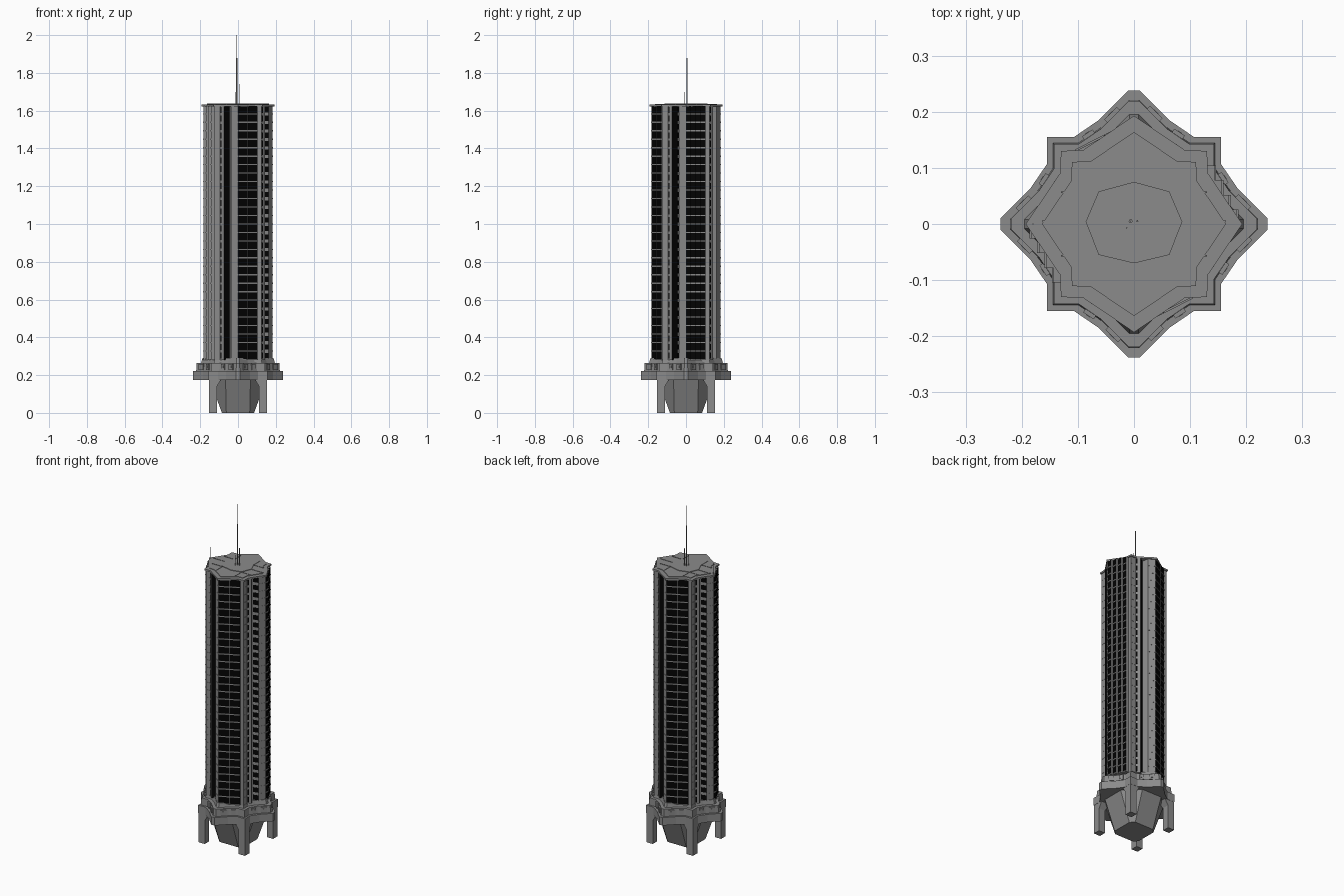
import bpy
import bmesh
import math
from mathutils import Vector

old = bpy.data.objects.get("Cube")
if old:
    bpy.data.objects.remove(old, do_unlink=True)


def material(name, rgb):
    m = bpy.data.materials.new(name)
    m.use_nodes = True
    m.diffuse_color = (*rgb, 1)
    m.node_tree.nodes["Principled BSDF"].inputs["Base Color"].default_value = (*rgb, 1)
    return m


concrete = material("concrete grey", (0.26, 0.26, 0.26))
glass = material("black glass", (0.001, 0.001, 0.001))


def finish(name, bm, mats):
    bmesh.ops.recalc_face_normals(bm, faces=bm.faces)
    me = bpy.data.meshes.new(name)
    bm.to_mesh(me)
    bm.free()
    for m in mats:
        me.materials.append(m)
    ob = bpy.data.objects.new(name, me)
    bpy.context.collection.objects.link(ob)
    return ob


def turn(p, k):
    """Quarter turns about the vertical axis."""
    x, y = p
    for _ in range(k % 4):
        x, y = -y, x
    return (x, y)


def ring(quarter):
    return [turn(p, k) for k in range(4) for p in quarter]


def loft(bm, low, high, z0, z1, dark=(), period=1):
    """Join two outlines; 'dark' lists the walls of each period in slot 1."""
    a = [bm.verts.new((x, y, z0)) for x, y in low]
    b = [bm.verts.new((x, y, z1)) for x, y in high]
    n = len(a)
    bm.faces.new(a[::-1])
    bm.faces.new(b)
    for i in range(n):
        j = (i + 1) % n
        f = bm.faces.new((a[i], a[j], b[j], b[i]))
        if i % period in dark:
            f.material_index = 1


def solid(name, low, z0, z1, high=None):
    bm = bmesh.new()
    loft(bm, low, high or low, z0, z1)
    return finish(name, bm, [concrete])


def slab(bm, a, b, u0, u1, z0, z1, out):
    """Box standing out from the wall a-b between fractions u0 and u1."""
    a, b = Vector(a), Vector(b)
    d = b - a
    n = Vector((d.y, -d.x)).normalized()
    p, q = a + d * u0, a + d * u1
    outline = [p - n * 0.002, p + n * out, q + n * out, q - n * 0.002]
    loft(bm, outline, outline, z0, z1)


def box(bm, x0, x1, y0, y1, z0, z1):
    r = [(x0, y0), (x1, y0), (x1, y1), (x0, y1)]
    loft(bm, r, r, z0, z1)


# Tower shaft: star plan with a dark notch and a glazed wall on each side
Z0, Z1, FLOORS, TEETH = 0.28, 1.625, 30, 4
side = [(-0.125, -0.125), (-0.095, -0.125), (-0.075, -0.143), (-0.045, -0.125),
        (-0.036, -0.162), (0, -0.183), (0.104, -0.13), (0.104, -0.125)]
plan = ring(side)
bm = bmesh.new()
loft(bm, plan, plan, Z0, Z1, dark=(2, 5), period=len(side))
finish("tower_shaft", bm, [concrete, glass])

# Saw-toothed bays on the left and right glazed walls
start, end = Vector(side[5]), Vector(side[6])
teeth = []
for i in range(TEETH):
    a, b = start.lerp(end, i / TEETH), start.lerp(end, (i + 1) / TEETH)
    teeth.append([tuple(a), (b.x, a.y), tuple(b)])
bm = bmesh.new()
for k in (1, 3):
    for tooth in teeth:
        outline = [turn(p, k) for p in tooth]
        loft(bm, outline, outline, Z0, Z1, dark=(0,), period=3)
finish("glazed_bays", bm, [concrete, glass])

# Floor slabs, mullions, small windows and panel ledges
floor_bm, window_bm, ledge_bm = bmesh.new(), bmesh.new(), bmesh.new()
step = (Z1 - Z0) / FLOORS
for k in range(4):
    s = [turn(p, k) for p in side]
    if k % 2:
        glazed = [(turn(t[0], k), turn(t[1], k)) for t in teeth]
    else:
        glazed = [(s[5], s[6])]
        slab(floor_bm, s[5], s[6], 0.49, 0.51, Z0, Z1, 0.002)
    for i in range(FLOORS):
        z = Z0 + i * step
        for a, b in glazed:
            slab(floor_bm, a, b, 0, 1, z, z + 0.006, 0.003)
        if k % 2:
            slab(window_bm, s[3], s[4], 0.15, 0.95, z + 0.01, z + 0.038, 0.001)
        slab(window_bm, s[1], s[2], 0.1, 0.4, z + 0.008, z + 0.04, 0.001)
        slab(ledge_bm, s[4], s[5], 0.05, 0.95, z, z + 0.004, 0.001)
        slab(ledge_bm, s[0], s[1], 0.05, 0.95, z, z + 0.004, 0.001)
finish("floor_slabs", floor_bm, [concrete])
finish("small_windows", window_bm, [glass])
finish("panel_ledges", ledge_bm, [concrete])

# Roof cap with raised panels
cap = ring([(-0.13, -0.13), (-0.09, -0.132), (0, -0.193), (0.09, -0.132)])
solid("roof_cap", cap, 1.622, 1.632)
solid("roof_panel", [(x * 0.85, y * 0.85) for x, y in cap], 1.632, 1.635)
centre = [(0, -0.07), (0.063, -0.055), (0.086, 0.004), (0.063, 0.058),
          (0, 0.075), (-0.063, 0.058), (-0.086, 0.004), (-0.063, -0.055)]
solid("roof_centre", centre, 1.635, 1.638)
bm = bmesh.new()
for sx in (-1, 1):
    x0, x1 = sorted((sx * 0.086, sx * 0.163))
    box(bm, x0, x1, 0.003, 0.007, 1.634, 1.637)
    for sy in (-1, 1):
        x0, x1 = sorted((sx * 0.065, sx * 0.13))
        y0, y1 = sorted((sy * 0.055, sy * 0.058))
        box(bm, x0, x1, y0, y1, 1.634, 1.637)
        x0, x1 = sorted((sx * 0.062, sx * 0.064))
        y0, y1 = sorted((sy * 0.058, sy * 0.115))
        box(bm, x0, x1, y0, y1, 1.634, 1.637)
finish("roof_ribs", bm, [concrete])

# Masts
for name, x, y, r, z0, z1 in (
        ("main_mast", -0.006, 0.005, 0.0035, 1.635, 1.88),
        ("mast_tip", -0.006, 0.005, 0.001, 1.88, 2.0),
        ("second_mast", 0.006, 0.005, 0.002, 1.635, 1.74),
        ("short_mast", -0.013, -0.007, 0.0012, 1.635, 1.7),
        ("edge_mast", -0.18, 0.0, 0.001, 1.63, 1.7)):
    hexagon = [(x + r * math.cos(t * math.pi / 3), y + r * math.sin(t * math.pi / 3))
               for t in range(6)]
    solid(name, hexagon, z0, z1)

# Podium: stepped star tiers
deck = [(-0.155, -0.155), (-0.107, -0.155), (-0.063, -0.185), (-0.01, -0.238),
        (0.01, -0.238), (0.063, -0.185), (0.107, -0.155)]
podium = ring(deck)


def scaled(f):
    return [(x * f, y * f) for x, y in podium]


solid("podium_deck", podium, 0.175, 0.222)
solid("podium_wall", scaled(0.93), 0.222, 0.265, scaled(0.92))
solid("podium_top", scaled(0.82), 0.265, 0.29, scaled(0.79))

# Raised window frames around the podium wall
frames, panes = bmesh.new(), bmesh.new()
wall = [(x * 0.93, y * 0.93) for x, y in deck]
for k in range(4):
    s = [turn(p, k) for p in wall]
    for i, u in ((1, 0.3), (2, 0.25), (4, 0.35), (5, 0.3)):
        slab(frames, s[i], s[i + 1], u, u + 0.45, 0.228, 0.26, 0.006)
        slab(panes, s[i], s[i + 1], u + 0.14, u + 0.31, 0.238, 0.251, 0.007)
finish("podium_window_frames", frames, [concrete])
finish("podium_window_panes", panes, [concrete])

# Corner legs with brackets under the deck
for sx in (-1, 1):
    for sy in (-1, 1):
        tag = ("left" if sx > 0 else "right") + ("_back" if sy > 0 else "_front")

        def square(a, b):
            return [(sx * p, sy * q) for p, q in ((a, a), (b, a), (b, b), (a, b))]

        solid("leg_" + tag, square(0.112, 0.154), 0, 0.176)
        solid("bracket_" + tag, square(0.112, 0.153), 0.14, 0.176, square(0.09, 0.153))

# Tapered core below the deck
foot = ring([(-0.062, -0.085), (0.062, -0.085)])
head = ring([(-0.066, -0.15), (0.066, -0.15)])
solid("tapered_core", foot, 0, 0.176, head)
